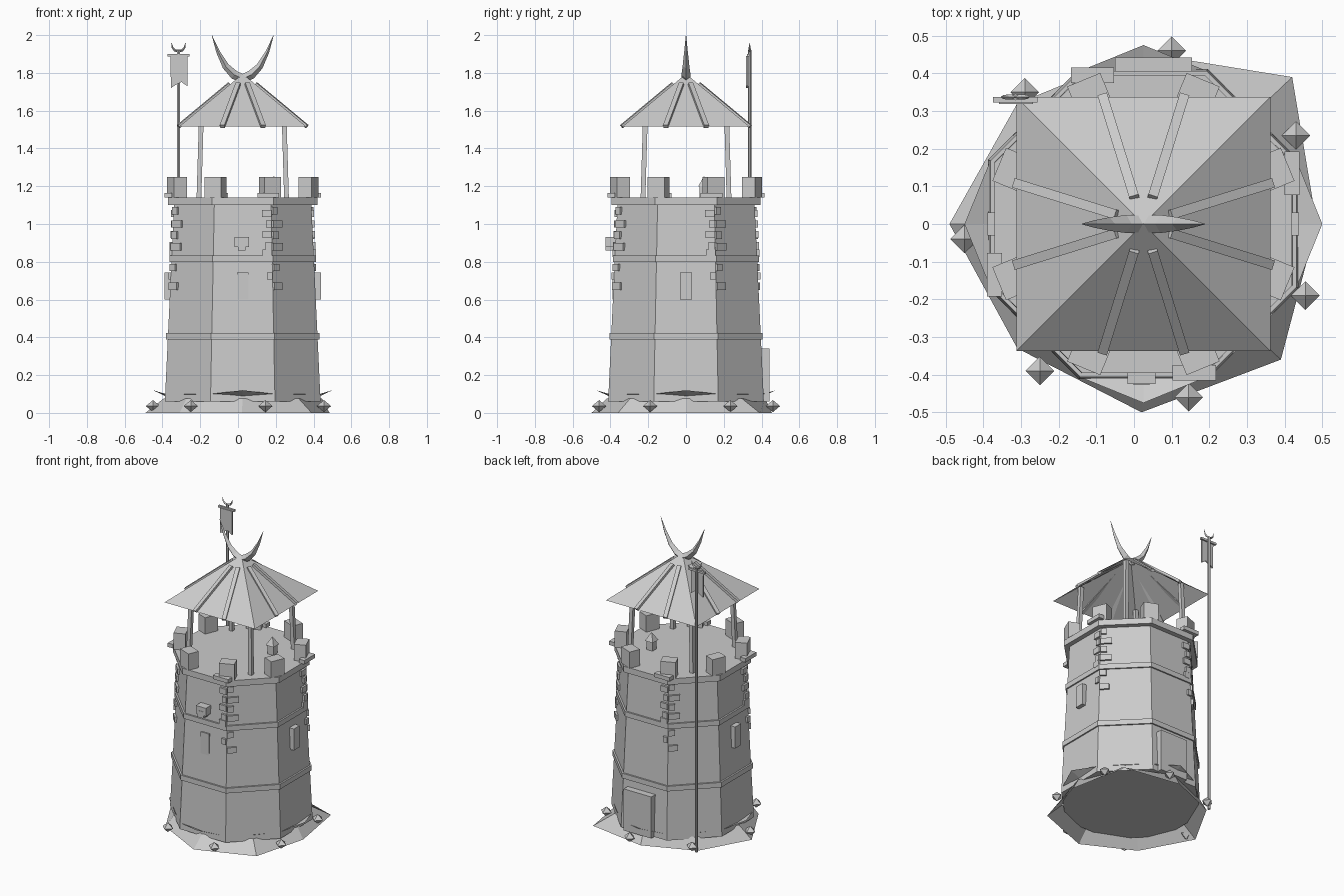
import bpy, bmesh, math
from mathutils import Vector, Matrix

if "Cube" in bpy.data.objects:
    bpy.data.objects.remove(bpy.data.objects["Cube"])

stone = bpy.data.materials.new("plain_grey")
stone.use_nodes = True
GREY = (0.6, 0.6, 0.6, 1)
stone.diffuse_color = GREY
stone.node_tree.nodes["Principled BSDF"].inputs["Base Color"].default_value = GREY

CX = 0.025                      # tower axis
AXIS = Matrix.Translation((CX, 0, 0))


def turn(deg):
    return AXIS @ Matrix.Rotation(math.radians(deg), 4, "Z")


def finish(name, bm, matrix=Matrix()):
    bmesh.ops.recalc_face_normals(bm, faces=bm.faces)
    mesh = bpy.data.meshes.new(name)
    bm.to_mesh(mesh)
    bm.free()
    mesh.transform(matrix)
    mesh.materials.append(stone)
    obj = bpy.data.objects.new(name, mesh)
    bpy.context.scene.collection.objects.link(obj)
    return obj


def box(name, center, size, matrix=Matrix()):
    bm = bmesh.new()
    bmesh.ops.create_cube(bm, size=1)
    bmesh.ops.scale(bm, vec=size, verts=bm.verts)
    bmesh.ops.translate(bm, vec=center, verts=bm.verts)
    return finish(name, bm, matrix)


def loft(name, rings, matrix=Matrix(), caps=True):
    bm = bmesh.new()
    loops = [[bm.verts.new(p) for p in ring] for ring in rings]
    n = len(loops[0])
    for a, b in zip(loops, loops[1:]):
        for i in range(n):
            bm.faces.new((a[i], a[(i + 1) % n], b[(i + 1) % n], b[i]))
    if caps:
        bm.faces.new(loops[0])
        bm.faces.new(loops[-1])
    return finish(name, bm, matrix)


def octagon(apothem, z):
    r = apothem / math.cos(math.pi / 8)
    return [(r * math.cos(math.pi / 8 * (2 * i + 1)),
             r * math.sin(math.pi / 8 * (2 * i + 1)), z) for i in range(8)]


def wall(z):
    return 0.415 - 0.047 * z


def beam(name, a, b, width, depth, up=Vector((0, 0, 1))):
    a, b = Vector(a), Vector(b)
    d = (b - a).normalized()
    side = d.cross(up).normalized()
    rot = Matrix((side, side.cross(d), d)).transposed().to_4x4()
    return box(name, (0, 0, 0), (width, depth, (b - a).length),
               Matrix.Translation((a + b) / 2) @ rot)


def horn(name, path, radii, flip, origin):
    rings = []
    for i, ((x, z), r) in enumerate(zip(path, radii)):
        x0, z0 = path[max(i - 1, 0)]
        x1, z1 = path[min(i + 1, len(path) - 1)]
        t = Vector((x1 - x0, 0, z1 - z0)).normalized()
        n = Vector((-t.z, 0, t.x))
        c = Vector((x, 0, z))
        rings.append([c + n * r, c + Vector((0, r, 0)), c - n * r, c - Vector((0, r, 0))])
    return loft(name, rings, Matrix.Translation(origin) @ Matrix.Scale(flip, 4, (1, 0, 0)))


# Tower shaft, string courses and platform
loft("tower_wall", [octagon(wall(z), z) for z in (0.06, 1.1)], AXIS)
for name, z in (("lower_band", 0.405), ("upper_band", 0.815)):
    loft(name, [octagon(wall(z) + 0.01, z + s) for s in (-0.017, 0.017)], AXIS)
loft("platform", [octagon(0.395, z) for z in (1.1, 1.14)], AXIS)

# Merlons on every corner
for i in range(8):
    box("merlon", (0.377, 0, 1.195), (0.075, 0.095, 0.11), turn(22.5 + 45 * i))

# Details repeated on every second corner: ledge and corner stones
LEFT_STONES = ((1.055, 0.05), (1.0, 0.03), (0.945, 0.05), (0.885, 0.035), (0.845, 0.05), (0.725, 0.03))
RIGHT_STONES = ((1.07, 0.035), (1.0, 0.07), (0.94, 0.04), (0.88, 0.07), (0.77, 0.04), (0.67, 0.06))
for k in range(4):
    side = turn(90 * k)
    box("merlon_ledge", (0.135, -0.395, 1.152), (0.115, 0.04, 0.026), side)
    for stones, s, spin in ((LEFT_STONES, -1, 0), (RIGHT_STONES, 1, 45)):
        for z, length in stones:
            half = wall(z) * math.tan(math.pi / 8)
            box("corner_stone", (-s * (half - length / 2), -wall(z), z),
                (length, 0.026, 0.038), turn(90 * k + spin))

# Windows, wall lantern and door
for angle, reach in ((0, 0.005), (90, 0.03), (-90, 0.03)):
    box("window", (0, -wall(0.67) + 0.02 - reach / 2, 0.672), (0.062, 0.04 + reach, 0.145), turn(angle))
box("wall_lantern", (CX - 0.005, -0.395, 0.905), (0.075, 0.06, 0.055))
box("wall_lantern_foot", (CX - 0.005, -0.39, 0.882), (0.042, 0.075, 0.045))
box("door", (0.052, 0.41, 0.2), (0.205, 0.065, 0.28))

# Small turret lamp on the platform
box("lamp_body", (0.19, 0.095, 1.17), (0.045, 0.045, 0.06))
bm = bmesh.new()
bmesh.ops.create_cone(bm, segments=4, radius1=0.042, radius2=0, depth=0.055)
finish("lamp_roof", bm, Matrix.Translation((0.19, 0.095, 1.227)) @ Matrix.Rotation(math.pi / 4, 4, "Z"))

# Rocky skirt with a ragged upper rim
FOOT = ((0.485, 0), (0.42, 0.39), (0.02, 0.455), (-0.31, 0.32),
        (-0.49, 0), (-0.31, -0.33), (0.02, -0.5), (0.39, -0.36))
inner = [(CX + 0.42 * math.cos(math.pi / 4 * i), 0.42 * math.sin(math.pi / 4 * i), 0.075) for i in range(8)]
loft("rock_skirt", [[(x, y, 0) for x, y in FOOT], inner], caps=False)
rim_low, rim_high = [], []
for i in range(16):
    a = math.pi / 8 * i
    r = 0.475 if i % 4 == 0 else (0.44 if i % 2 else 0.415)
    z = 0.12 if i % 4 == 0 else 0.1
    rim_low.append((CX + 0.39 * math.cos(a), 0.39 * math.sin(a), 0.08))
    rim_high.append((CX + r * math.cos(a), r * math.sin(a), z))
loft("rock_rim", [rim_low, rim_high], caps=False)

# Crystals around the foot
for x, y in ((0.1, 0.46), (0.43, 0.235), (0.455, -0.19), (0.145, -0.46),
             (-0.25, -0.39), (-0.45, -0.04), (-0.29, 0.35)):
    bm = bmesh.new()
    ring = [bm.verts.new(p) for p in ((0.038, 0, 0), (0, 0.038, 0), (-0.038, 0, 0), (0, -0.038, 0))]
    for tip in (-0.032, 0.032):
        peak = bm.verts.new((0, 0, tip))
        for i in range(4):
            bm.faces.new((ring[i], ring[(i + 1) % 4], peak))
    finish("crystal", bm, Matrix.Translation((x, y, 0.036)))

# Roof posts
for sx in (-1, 1):
    for sy in (-1, 1):
        beam("roof_post", (CX + sx * 0.232, sy * 0.228, 1.13), (CX + sx * 0.218, sy * 0.214, 1.6),
             0.025, 0.025, Vector((0, 1, 0)))

# Pyramid roof: outer slopes and hollow underside
E, EAVE, PEAK = 0.337, 1.515, 1.795
bm = bmesh.new()
eave = [bm.verts.new((sx * E, sy * E, EAVE)) for sx, sy in ((-1, -1), (1, -1), (1, 1), (-1, 1))]
for z in (PEAK, PEAK - 0.015):
    top = bm.verts.new((0, 0, z))
    for i in range(4):
        bm.faces.new((eave[i], eave[(i + 1) % 4], top))
finish("roof", bm, AXIS)

# Two rafters on each roof slope
for k in range(4):
    for s in (-1, 1):
        pts = [turn(90 * k) @ Vector((s * x, -d, PEAK + 0.004 - (PEAK - EAVE) * d / E))
               for x, d in ((0.024, 0.07), (0.108, 0.34))]
        beam("roof_rafter", pts[0], pts[1], 0.026, 0.018)

# Roof horns
HORN = ((-0.01, 1.765), (0.045, 1.79), (0.09, 1.835), (0.13, 1.91), (0.163, 1.998))
for s in (-1, 1):
    horn("roof_horn", HORN, (0.022, 0.024, 0.018, 0.01, 0.001), s, (CX, 0, 0))

# Flagpole, crossbar, swallow-tailed banner and crescent
PX, PY = -0.315, 0.337
bm = bmesh.new()
bmesh.ops.create_cone(bm, cap_ends=True, segments=6, radius1=0.009, radius2=0.009, depth=1.92)
finish("flagpole", bm, Matrix.Translation((PX, PY, 0.96)))
box("flag_crossbar", (PX, 0.33, 1.893), (0.118, 0.014, 0.014))
BANNER = ((-0.043, 1.89), (0.047, 1.89), (0.047, 1.73), (0.015, 1.752), (-0.012, 1.738), (-0.04, 1.72))
loft("banner", [[(PX + x, y, z) for x, z in BANNER] for y in (0.318, 0.327)])
TIP = ((-0.002, 1.915), (0.02, 1.92), (0.032, 1.935), (0.038, 1.958))
for s in (-1, 1):
    horn("flag_crescent", TIP, (0.007, 0.007, 0.005, 0.001), s, (PX, PY, 0))
